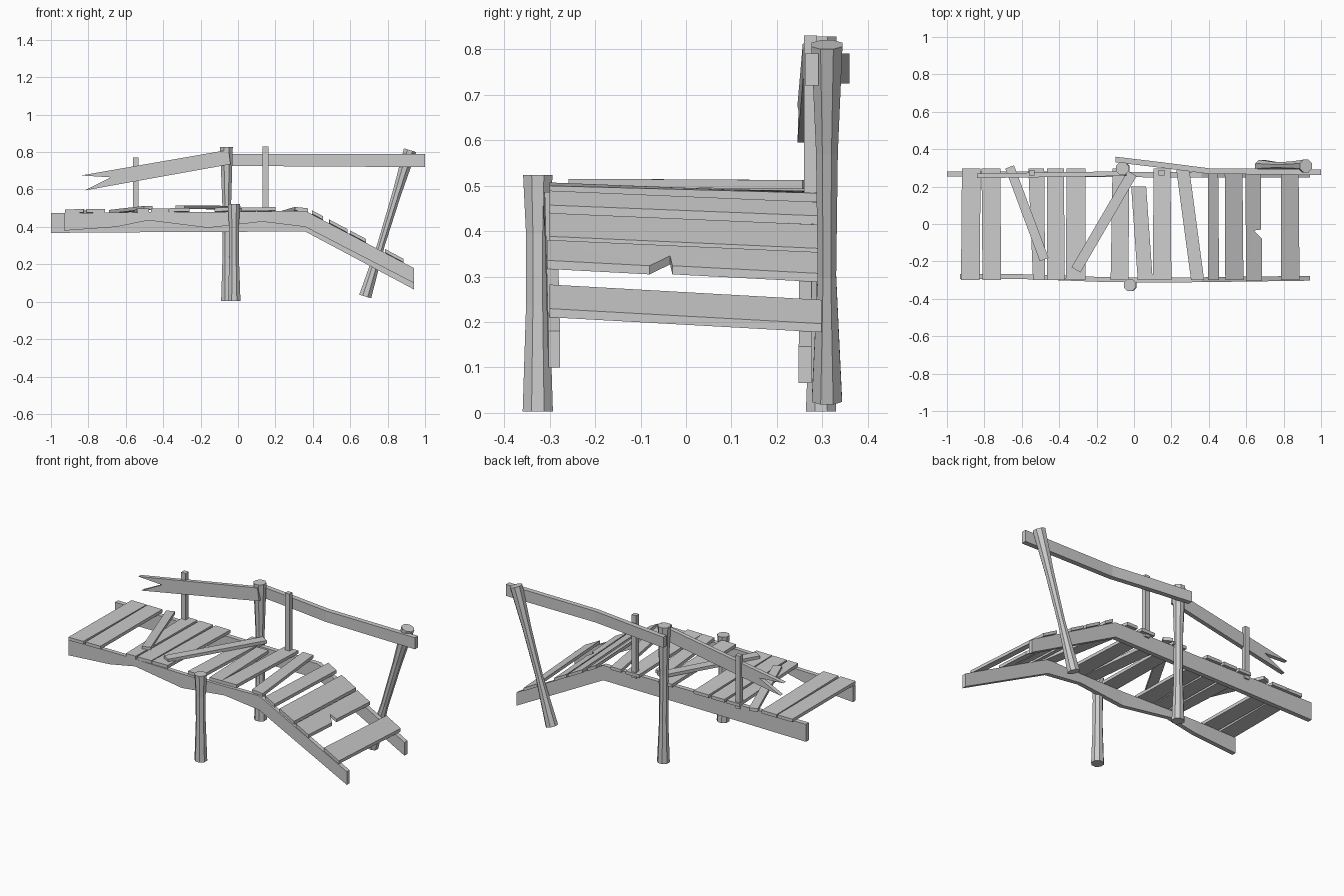
import bpy, bmesh, math
from mathutils import Vector

cube = bpy.data.objects.get("Cube")
if cube:
    bpy.data.objects.remove(cube, do_unlink=True)

wood = bpy.data.materials.new("grey wood")
wood.use_nodes = True
GREY = (0.6, 0.6, 0.6, 1)
wood.diffuse_color = GREY
wood.node_tree.nodes["Principled BSDF"].inputs["Base Color"].default_value = GREY


def finish(name, bm):
    bmesh.ops.recalc_face_normals(bm, faces=bm.faces)
    bmesh.ops.triangulate(bm, faces=[f for f in bm.faces if len(f.verts) > 4])
    mesh = bpy.data.meshes.new(name)
    bm.to_mesh(mesh)
    bm.free()
    mesh.materials.append(wood)
    obj = bpy.data.objects.new(name, mesh)
    bpy.context.collection.objects.link(obj)
    return obj


def loft(name, rings):
    """Join equal-sized rings of points and cap both ends."""
    bm = bmesh.new()
    loops = [[bm.verts.new(p) for p in ring] for ring in rings]
    for a, b in zip(loops, loops[1:]):
        n = len(a)
        for i in range(n):
            j = (i + 1) % n
            bm.faces.new((a[i], a[j], b[j], b[i]))
    bm.faces.new(loops[0])
    bm.faces.new(loops[-1])
    return finish(name, bm)


def beam(name, sections, thick):
    """Board on edge; each section is x, y, top z, bottom z."""
    h = thick / 2
    return loft(name, [[(x, y - h, lo), (x, y + h, lo), (x, y + h, hi), (x, y - h, hi)]
                       for x, y, hi, lo in sections])


def post(name, bottom, top, profile, sides=8):
    """Round post with a radius for each fraction of its length."""
    a, b = Vector(bottom), Vector(top)
    axis = (b - a).normalized()
    v = axis.cross(Vector((1, 0, 0))).normalized()
    u = v.cross(axis)
    rings = []
    for t, r in profile:
        c = a.lerp(b, t)
        angles = [2 * math.pi * (i + 0.5) / sides for i in range(sides)]
        rings.append([c + r * (u * math.cos(k) + v * math.sin(k)) for k in angles])
    return loft(name, rings)


# Walking surface: level part, then a ramp from the crest, lower at the back
CREST, FRONT, BACK = 0.36, -0.29, 0.27


def deck(x, y):
    if x < CREST:
        t = (x + 1) / (CREST + 1)
        zf, zb = 0.474 + 0.014 * t, 0.472 - 0.007 * t
    else:
        zf, zb = 0.488 - 0.53 * (x - CREST), 0.465 - 0.55 * (x - CREST)
    return zf + (zb - zf) * (y - FRONT) / (BACK - FRONT)


def plank(name, outline, lift=0.0, thick=0.019):
    low = [Vector((x, y, deck(x, y) + lift)) for x, y in outline]
    return loft(name, [low, [p + Vector((0, 0, thick)) for p in low]])


def loose_plank(name, start, end, width, thick=0.019):
    a, b = Vector(start), Vector(end)
    side = (b - a).cross(Vector((0, 0, 1))).normalized() * width / 2
    low = [a - side, a + side, b + side, b - side]
    return loft(name, [low, [p + Vector((0, 0, thick)) for p in low]])


# Side stringers
beam("front_stringer", [
    (-0.93, -0.28, 0.474, 0.38), (-0.65, -0.28, 0.477, 0.4), (-0.48, -0.285, 0.479, 0.435),
    (-0.16, -0.297, 0.48, 0.395), (0.13, -0.3, 0.483, 0.428), (0.36, -0.298, 0.486, 0.4),
    (0.94, -0.29, 0.18, 0.1)], 0.026)
beam("back_stringer", [
    (-1, 0.267, 0.474, 0.368), (-0.3, 0.265, 0.469, 0.373),
    (0.36, 0.263, 0.465, 0.375), (0.94, 0.262, 0.146, 0.066)], 0.028)

# Deck planks: back left, back right, front left, front right x
planks = [
    (-0.92, -0.82, -0.925, -0.825), (-0.815, -0.715, -0.81, -0.71),
    (-0.565, -0.48, -0.54, -0.475), (-0.465, -0.375, -0.465, -0.37),
    (-0.36, -0.26, -0.365, -0.26), (-0.115, -0.025, -0.125, -0.03),
    (0.105, 0.195, 0.1, 0.2), (0.225, 0.295, 0.305, 0.375),
    (0.395, 0.45, 0.395, 0.455), (0.485, 0.58, 0.488, 0.585),
    (0.785, 0.88, 0.785, 0.885)]
for i, (bl, br, fl, fr) in enumerate(planks, 1):
    plank(f"deck_plank_{i}", [(fl, -0.3), (fr, -0.3), (br, 0.298), (bl, 0.298)])
plank("short_plank", [(0.02, -0.3), (0.1, -0.3), (0.065, 0.2), (-0.015, 0.2)])
plank("notched_plank", [(0.6, -0.305), (0.685, -0.305), (0.685, -0.08), (0.64, -0.035),
                        (0.68, -0.03), (0.68, 0.29), (0.595, 0.29)])

# Fallen planks lying across the deck
loose_plank("fallen_plank_left", (-0.665, 0.305, 0.472), (-0.48, -0.19, 0.493), 0.05)
loose_plank("fallen_plank_middle", (-0.01, 0.27, 0.493), (-0.31, -0.245, 0.496), 0.055)

# Round posts
post("back_post", (-0.057, 0.297, 0.003), (-0.062, 0.297, 0.828),
     [(0, 0.036), (0.3, 0.026), (0.65, 0.026), (1, 0.037)])
post("front_post", (-0.02, -0.326, 0.003), (-0.022, -0.326, 0.523),
     [(0, 0.036), (0.45, 0.028), (0.75, 0.028), (1, 0.035)])
post("ramp_post", (0.68, 0.31, 0.028), (0.92, 0.31, 0.81),
     [(0, 0.036), (0.35, 0.022), (0.7, 0.026), (1, 0.037)])

# Slim rail supports
for name, x, top in (("left_baluster", -0.547, 0.77), ("right_baluster", 0.147, 0.83)):
    beam(name, [(x - 0.015, 0.274, top, 0.45), (x + 0.015, 0.274, top, 0.45)], 0.028)

# Handrails, the left one split at its broken end
beam("right_rail", [(-0.1, 0.345, 0.79, 0.725), (0.15, 0.315, 0.79, 0.725),
                    (0.4, 0.283, 0.79, 0.723), (1, 0.277, 0.79, 0.72)], 0.03)
outline = [(-0.84, 0.675), (-0.68, 0.665), (-0.82, 0.595), (-0.04, 0.735), (-0.05, 0.812)]
loft("broken_rail", [[(x, y + 0.015 * (x + 0.84), z) for x, z in outline]
                     for y in (0.245, 0.27)])
